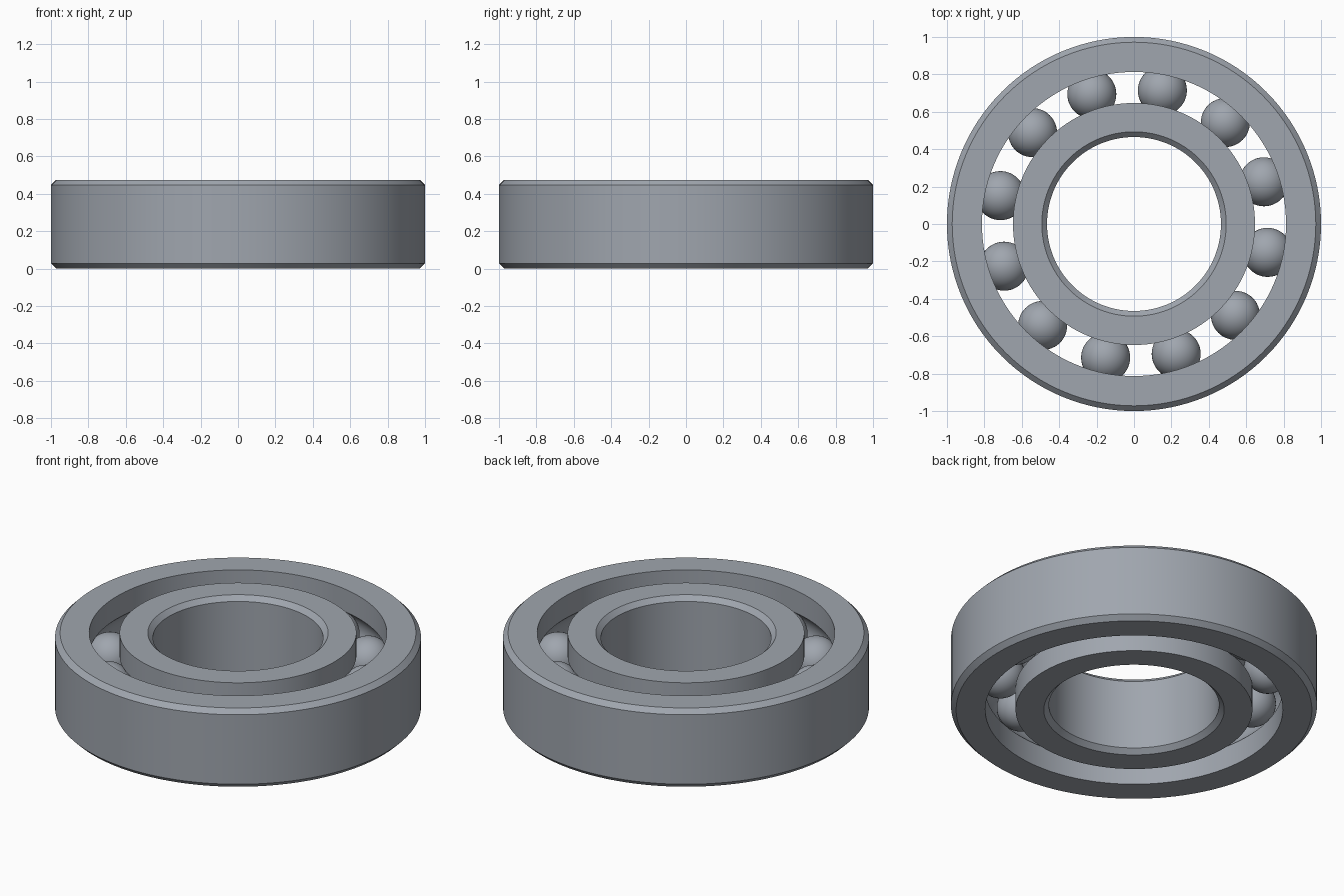
import bpy, bmesh, math
from math import cos, sin, pi

if "Cube" in bpy.data.objects:
    bpy.data.objects.remove(bpy.data.objects["Cube"], do_unlink=True)

HEIGHT = 0.475
MID = HEIGHT / 2
PITCH = 0.73        # radius of the ball circle
BALL = 0.131        # ball and groove radius
LAND = 0.083        # distance from ball circle to each ring's land
CHAMFER = 0.028
BALLS = 12

# Single steel colour
steel = bpy.data.materials.new("steel_grey")
steel.use_nodes = True
colour = (0.35, 0.38, 0.425, 1)
steel.diffuse_color = colour
steel.node_tree.nodes["Principled BSDF"].inputs["Base Color"].default_value = colour


def finish(name, bm):
    """Turn a bmesh into a smooth, sharp-edged steel object."""
    mesh = bpy.data.meshes.new(name)
    bm.to_mesh(mesh)
    bm.free()
    mesh.materials.append(steel)
    obj = bpy.data.objects.new(name, mesh)
    bpy.context.collection.objects.link(obj)
    bpy.ops.object.select_all(action='DESELECT')
    obj.select_set(True)
    bpy.context.view_layer.objects.active = obj
    bpy.ops.object.shade_smooth_by_angle(angle=math.radians(30))
    return obj


def race(name, side, rim):
    """Lathe a ring: side is +1 outside the balls, -1 inside; rim is the chamfered wall."""
    land = PITCH + side * LAND
    edge = rim - side * CHAMFER
    half = math.acos(LAND / BALL)
    steps = 16
    profile = [(land, 0), (edge, 0), (rim, CHAMFER),
               (rim, HEIGHT - CHAMFER), (edge, HEIGHT), (land, HEIGHT)]
    for i in range(steps + 1):
        a = half - 2 * half * i / steps
        profile.append((PITCH + side * BALL * cos(a), MID + BALL * sin(a)))
    bm = bmesh.new()
    verts = [bm.verts.new((r, 0, z)) for r, z in profile]
    edges = [bm.edges.new((v, verts[i - 1])) for i, v in enumerate(verts)]
    bmesh.ops.spin(bm, geom=verts + edges, cent=(0, 0, 0), axis=(0, 0, 1),
                   angle=2 * pi, steps=128)
    bmesh.ops.remove_doubles(bm, verts=bm.verts, dist=0.0001)
    bmesh.ops.recalc_face_normals(bm, faces=bm.faces)
    return finish(name, bm)


# Grooved rings
race("outer_ring", 1, 1.0)
race("inner_ring", -1, 0.465)

# Balls spaced around the pitch circle
for i in range(BALLS):
    a = math.radians(18) + 2 * pi * i / BALLS
    bm = bmesh.new()
    bmesh.ops.create_uvsphere(bm, u_segments=48, v_segments=24, radius=BALL)
    ball = finish(f"ball_{i + 1}", bm)
    ball.location = (PITCH * cos(a), PITCH * sin(a), MID)
